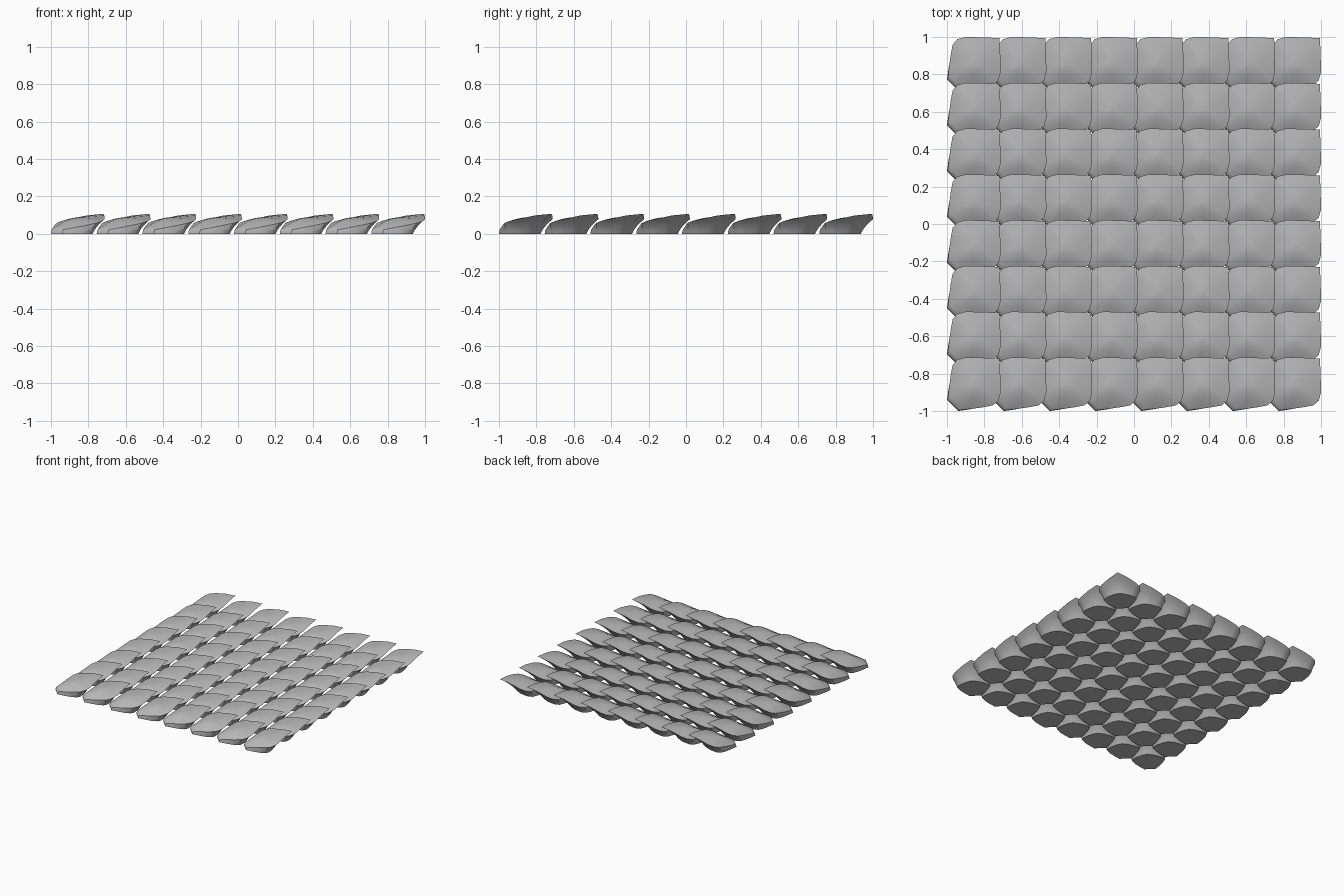
import bpy, bmesh, math

if "Cube" in bpy.data.objects:
    bpy.data.objects.remove(bpy.data.objects["Cube"])

COUNT, PITCH = 8, 0.2447

# Half outlines of one scale, from its blunt root corner to its raised tip
FOOT = [(.03, .03, 0), (.06, 0, 0), (.115, .008, 0), (.165, .018, 0), (.207, .035, 0),
        (.222, .062, 0), (.221, .1, 0), (.21, .148, 0), (.19, .19, 0)]
RIM = [(.035, .035, .025), (.065, .004, .022), (.13, .012, .034), (.19, .02, .046),
       (.245, .03, .058), (.275, .055, .068), (.287, .1, .078), (.285, .19, .098),
       (.281, .281, .107)]
CENTRE = (.155, .155, .088)


def mirrored(half):
    """Close a half outline by mirroring it across the diagonal."""
    return half + [(v, u, z) for u, v, z in half[-2:0:-1]]


def blend(a, b, t, tz):
    return (a[0] + (b[0] - a[0]) * t, a[1] + (b[1] - a[1]) * t, a[2] + (b[2] - a[2]) * tz)


foot, rim = mirrored(FOOT), mirrored(RIM)

# Flat foot, hollow underside, sharp rim, domed top
rings = [foot]
for t, tz in ((.2, .3), (.45, .57), (.72, .8)):
    rings.append([blend(f, r, t, tz) for f, r in zip(foot, rim)])
rings.append(rim)
for t in (.1, .22, .4, .6, .8):
    rings.append([blend(r, CENTRE, t, math.sin(t * math.pi / 2) if r[2] < CENTRE[2] else t)
                  for r in rim])

bm = bmesh.new()
loops = [[bm.verts.new((x - 1, y - 1, z)) for x, y, z in ring] for ring in rings]
n = len(foot)
for low, high in zip(loops, loops[1:]):
    for i in range(n):
        j = (i + 1) % n
        bm.faces.new((low[i], low[j], high[j], high[i]))
bm.faces.new(loops[0][::-1])
peak = bm.verts.new((CENTRE[0] - 1, CENTRE[1] - 1, CENTRE[2]))
for i in range(n):
    bm.faces.new((loops[-1][i], loops[-1][(i + 1) % n], peak))
bmesh.ops.recalc_face_normals(bm, faces=bm.faces)

mesh = bpy.data.meshes.new("scales")
bm.to_mesh(mesh)
bm.free()

grey = bpy.data.materials.new("plain_grey")
grey.diffuse_color = (.5, .5, .5, 1)
grey.use_nodes = True
grey.node_tree.nodes["Principled BSDF"].inputs["Base Color"].default_value = grey.diffuse_color
mesh.materials.append(grey)

scales = bpy.data.objects.new("scales", mesh)
bpy.context.collection.objects.link(scales)
bpy.context.view_layer.objects.active = scales
scales.select_set(True)
bpy.ops.object.shade_smooth_by_angle(angle=math.radians(40))

# Repeat the scale in rows and columns
for name, offset in (("columns", (PITCH, 0, 0)), ("rows", (0, PITCH, 0))):
    array = scales.modifiers.new(name, 'ARRAY')
    array.count = COUNT
    array.use_relative_offset = False
    array.use_constant_offset = True
    array.constant_offset_displace = offset
